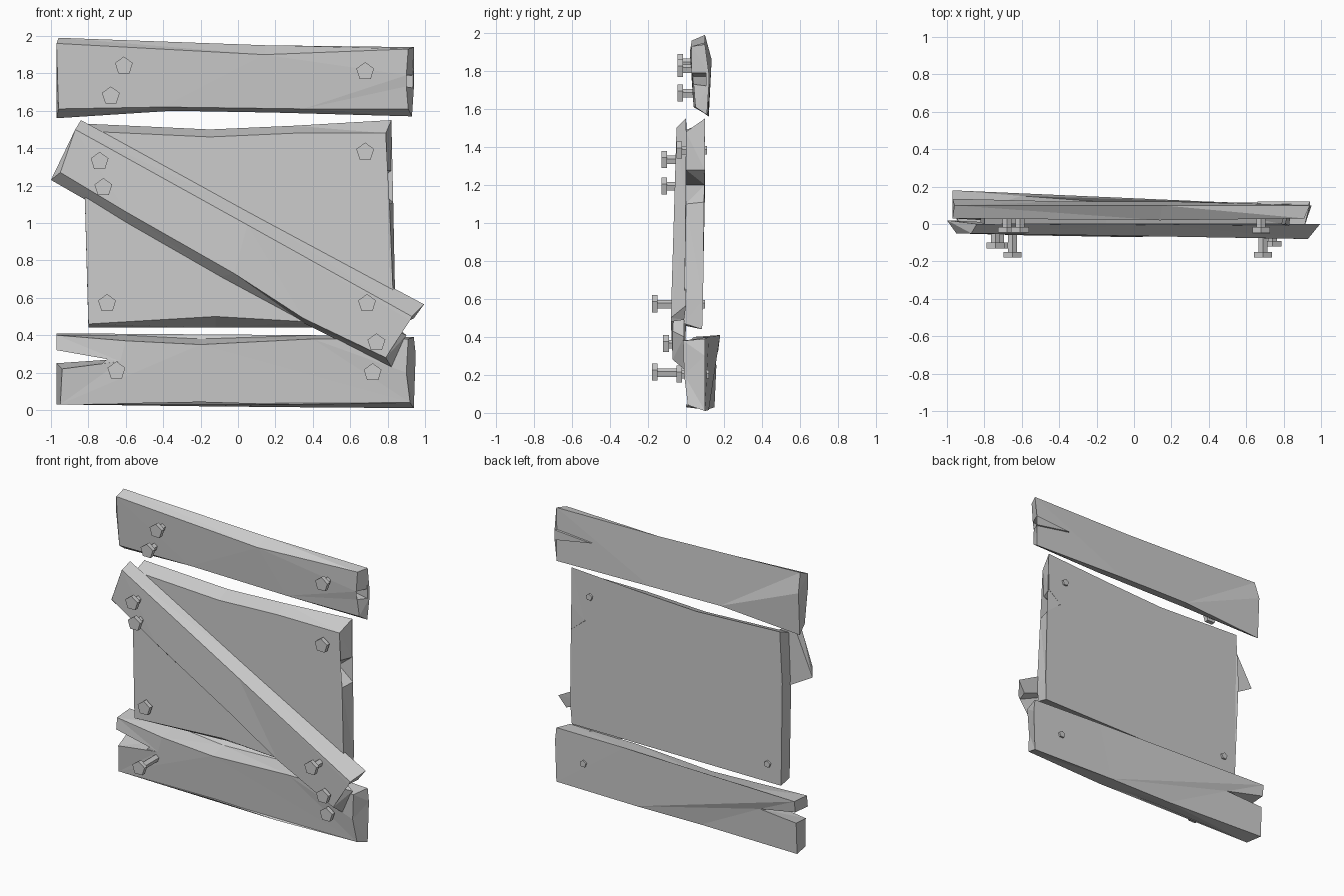
import bpy, bmesh, math
from mathutils import Matrix


def plank(name, rows):
    """Chunky board. Each row: front x, z, y, then back x, z, y."""
    bm = bmesh.new()
    front = [bm.verts.new((r[0], r[2], r[1])) for r in rows]
    back = [bm.verts.new((r[3], r[5], r[4])) for r in rows]
    n = len(rows)
    bm.faces.new(front)
    bm.faces.new(back[::-1])
    for i in range(n):
        j = (i + 1) % n
        bm.faces.new((front[j], front[i], back[i], back[j]))
    bmesh.ops.triangulate(bm, faces=bm.faces[:])
    bmesh.ops.recalc_face_normals(bm, faces=bm.faces[:])
    finish(name, bm)


def finish(name, bm):
    mesh = bpy.data.meshes.new(name)
    bm.to_mesh(mesh)
    bm.free()
    bpy.context.collection.objects.link(bpy.data.objects.new(name, mesh))


def nail(name, x, z, head_y, tip_y):
    """Five-sided head and shank pointing to the back."""
    bm = bmesh.new()
    for r, y0, y1 in ((0.05, head_y, head_y + 0.03), (0.025, head_y + 0.03, tip_y)):
        m = (Matrix.Translation((x, (y0 + y1) / 2, z))
             @ Matrix.Rotation(math.pi / 2, 4, 'X'))
        bmesh.ops.create_cone(bm, cap_ends=True, segments=5, radius1=r, radius2=r,
                              depth=y1 - y0, matrix=m)
    finish(name, bm)


# Top plank, split at its right end
plank("top_plank", [
    (-0.97, 1.96, 0.03, -0.96, 1.99, 0.10),
    (0.14, 1.90, 0.02, 0.15, 1.95, 0.10),
    (0.91, 1.93, 0.03, 0.94, 1.94, 0.10),
    (0.90, 1.79, 0.03, 0.94, 1.79, 0.12),
    (0.63, 1.77, 0.04, 0.66, 1.77, 0.12),
    (0.90, 1.73, 0.04, 0.94, 1.72, 0.12),
    (0.91, 1.61, 0.05, 0.93, 1.57, 0.11),
    (0.35, 1.61, 0.04, 0.20, 1.59, 0.12),
    (-0.40, 1.62, 0.04, -0.35, 1.60, 0.12),
    (-0.96, 1.61, 0.05, -0.97, 1.56, 0.12),
    (-0.97, 1.85, 0.03, -0.97, 1.86, 0.135)])

# Large centre board with a notch on the right
plank("centre_board", [
    (-0.80, 1.49, 0.0, -0.80, 1.53, 0.10),
    (-0.15, 1.46, 0.0, -0.15, 1.50, 0.10),
    (0.30, 1.48, 0.0, 0.30, 1.52, 0.10),
    (0.79, 1.48, 0.0, 0.82, 1.55, 0.10),
    (0.78, 1.28, 0.0, 0.82, 1.28, 0.10),
    (0.56, 1.20, 0.0, 0.72, 1.20, 0.10),
    (0.81, 1.10, 0.0, 0.83, 1.11, 0.095),
    (0.83, 0.60, -0.01, 0.84, 0.60, 0.09),
    (0.82, 0.47, -0.01, 0.83, 0.44, 0.085),
    (0.40, 0.47, -0.01, 0.40, 0.44, 0.085),
    (-0.12, 0.50, -0.01, -0.12, 0.44, 0.085),
    (-0.80, 0.46, -0.01, -0.80, 0.44, 0.085),
    (-0.82, 1.17, 0.0, -0.82, 1.17, 0.10)])

# Bottom plank, split at its left end and thicker there
plank("bottom_plank", [
    (-0.97, 0.40, 0.04, -0.97, 0.41, 0.18),
    (-0.60, 0.37, 0.01, -0.60, 0.40, 0.15),
    (-0.20, 0.35, 0.00, -0.20, 0.38, 0.12),
    (0.40, 0.38, -0.01, 0.40, 0.40, 0.12),
    (0.91, 0.38, -0.015, 0.94, 0.39, 0.10),
    (0.90, 0.20, -0.01, 0.95, 0.30, 0.10),
    (0.92, 0.04, 0.01, 0.94, 0.01, 0.10),
    (0.30, 0.03, 0.0, 0.30, 0.015, 0.12),
    (-0.20, 0.045, 0.0, -0.20, 0.02, 0.12),
    (-0.95, 0.03, 0.03, -0.97, 0.03, 0.15),
    (-0.94, 0.22, 0.01, -0.97, 0.25, 0.16),
    (-0.63, 0.26, 0.01, -0.68, 0.27, 0.15),
    (-0.97, 0.32, 0.03, -0.97, 0.33, 0.17)])

# Diagonal brace, split at its lower end
plank("diagonal_brace", [
    (-0.87, 1.50, -0.05, -0.84, 1.55, 0.0),
    (0.05, 0.99, -0.065, 0.08, 1.05, 0.0),
    (0.93, 0.50, -0.08, 0.995, 0.565, 0.0),
    (0.92, 0.48, -0.08, 0.94, 0.49, -0.01),
    (0.68, 0.58, -0.06, 0.70, 0.58, -0.01),
    (0.83, 0.43, -0.07, 0.90, 0.40, -0.01),
    (0.79, 0.28, -0.07, 0.82, 0.23, -0.01),
    (0.35, 0.49, -0.06, 0.36, 0.46, 0.0),
    (-0.02, 0.73, -0.07, -0.10, 0.71, 0.0),
    (-0.60, 1.06, -0.06, -0.60, 1.00, 0.0),
    (-0.95, 1.27, -0.05, -1.0, 1.23, 0.02)])

# Nails: x, z, head front, tip
for i, spec in enumerate([
        (-0.61, 1.84, -0.045, 0.08), (-0.68, 1.68, -0.045, 0.08),
        (0.68, 1.81, -0.045, 0.08), (-0.74, 1.33, -0.13, 0.05),
        (-0.72, 1.19, -0.13, 0.05), (0.68, 1.38, -0.05, 0.11),
        (-0.70, 0.57, -0.05, 0.10), (0.69, 0.57, -0.18, 0.0),
        (0.74, 0.36, -0.12, 0.03), (-0.65, 0.21, -0.18, 0.05),
        (0.72, 0.20, -0.05, 0.12)]):
    nail(f"nail_{i + 1}", *spec)
